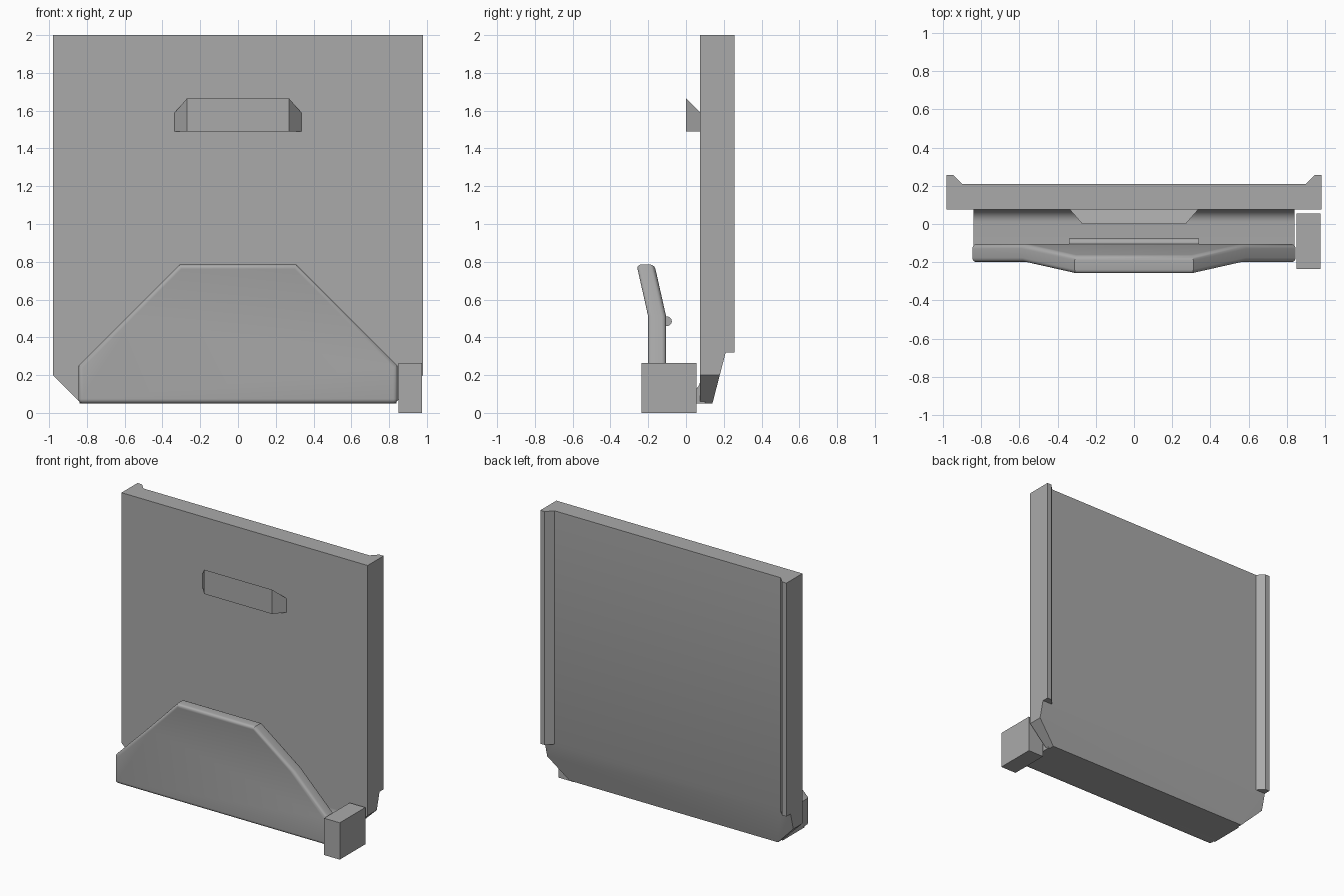
import bpy, bmesh, math
from mathutils import Vector

if "Cube" in bpy.data.objects:
    bpy.data.objects.remove(bpy.data.objects["Cube"], do_unlink=True)

GREY = (0.4, 0.4, 0.4, 1)
mat = bpy.data.materials.new("plain grey")
mat.use_nodes = True
mat.diffuse_color = GREY
mat.node_tree.nodes["Principled BSDF"].inputs["Base Color"].default_value = GREY


def prism(points, axis, lo, hi):
    """Extrude a 2D outline along an axis; the outline uses the other two axes in order."""
    bm = bmesh.new()

    def place(p, d):
        c = list(p)
        c.insert("xyz".index(axis), d)
        return bm.verts.new(c)
    a = [place(p, lo) for p in points]
    b = [place(p, hi) for p in points]
    bm.faces.new(a)
    bm.faces.new(b[::-1])
    for i in range(len(a)):
        j = (i + 1) % len(a)
        bm.faces.new((a[i], b[i], b[j], a[j]))
    bmesh.ops.recalc_face_normals(bm, faces=bm.faces)
    return bm


def finish(bm, name):
    bmesh.ops.recalc_face_normals(bm, faces=bm.faces)
    me = bpy.data.meshes.new(name)
    bm.to_mesh(me)
    bm.free()
    me.materials.append(mat)
    ob = bpy.data.objects.new(name, me)
    bpy.context.collection.objects.link(ob)
    return ob


def activate(ob):
    bpy.ops.object.select_all(action='DESELECT')
    ob.select_set(True)
    bpy.context.view_layer.objects.active = ob


def smooth(ob):
    activate(ob)
    bpy.ops.object.shade_smooth_by_angle(angle=math.radians(30))


def mirrored(half):
    return half + [(-x, v) for x, v in reversed(half)]


def cut_corner(bm, point, normal):
    """Remove everything on the normal side of a plane and cap the hole."""
    geom = bm.verts[:] + bm.edges[:] + bm.faces[:]
    cut = bmesh.ops.bisect_plane(bm, geom=geom, plane_co=point, plane_no=normal, clear_outer=True)
    edges = [e for e in cut["geom_cut"] if isinstance(e, bmesh.types.BMEdge)]
    bmesh.ops.holes_fill(bm, edges=edges)


# Back plate with a raised rail down each side and clipped lower corners
W, BOTTOM = 0.98, 0.05
bm = prism(mirrored([(W, 0.075), (W, 0.257), (0.945, 0.257), (0.90, 0.21)]), "z", BOTTOM, 2)
for s in (-1, 1):
    cut_corner(bm, Vector((s * W, 0, 0.2)), Vector((s, 0, -1)))
plate = finish(bm, "back_plate")

# Sloped lower back, cut away beneath the rails
cutter = finish(prism([(0.21, 0.32), (0.4, 0.32), (0.4, -0.1), (0.101, -0.1)], "x", -1.2, 1.2), "slope_cutter")
cutter.hide_render = True
mod = plate.modifiers.new("slope", 'BOOLEAN')
mod.operation, mod.object, mod.solver = 'DIFFERENCE', cutter, 'EXACT'
activate(plate)
bpy.ops.object.modifier_apply(modifier=mod.name)
bpy.data.objects.remove(cutter, do_unlink=True)
smooth(plate)

# Trough floor, curving up into the plate
R = 0.065
arc = [(0.075 - R + R * math.sin(t), 0.175 - R * math.cos(t))
       for t in (math.pi / 2 * (1 - i / 8) for i in range(9))]
floor = finish(prism([(-0.15, BOTTOM), (0.1, BOTTOM), (0.1, 0.175)] + arc + [(-0.15, 0.11)],
                     "x", -0.84, 0.84), "trough_floor")
smooth(floor)

# Front lip: trapezoid panel, its upper part leaning forward, with rounded rims
BEND = 0.51
bm = prism(mirrored([(0.845, BOTTOM), (0.845, 0.25), (0.31, 0.785)]), "y", -0.2, -0.105)
bmesh.ops.bisect_plane(bm, geom=bm.verts[:] + bm.edges[:] + bm.faces[:],
                       plane_co=(0, 0, BEND), plane_no=(0, 0, 1))
for v in bm.verts:
    v.co.y -= max(0, v.co.z - BEND) * 0.225
bm.normal_update()
rims = [e for e in bm.edges if e.calc_face_angle(0) > math.radians(60)]
bmesh.ops.bevel(bm, geom=rims, offset=0.024, segments=5, profile=0.5, affect='EDGES')
smooth(finish(bm, "front_lip"))

# Thin rod along the inside of the lip
rod = [(-0.1 + 0.025 * math.cos(t), 0.485 + 0.025 * math.sin(t))
       for t in (math.tau * i / 20 for i in range(20))]
smooth(finish(prism(rod, "x", -0.34, 0.34), "lip_rod"))

# Grip: tapered sides, undercut top sloping down toward the plate
bm = prism([(0, 1.49), (0, 1.665), (0.075, 1.59), (0.075, 1.49)], "x", -0.335, 0.335)
for v in bm.verts:
    if v.co.y < 0.01:
        v.co.x *= 0.27 / 0.335
finish(bm, "grip")

# Square block at the lower left corner
finish(prism([(-0.235, 0), (0.055, 0), (0.055, 0.265), (-0.235, 0.265)], "x", 0.85, 0.975), "corner_block")
